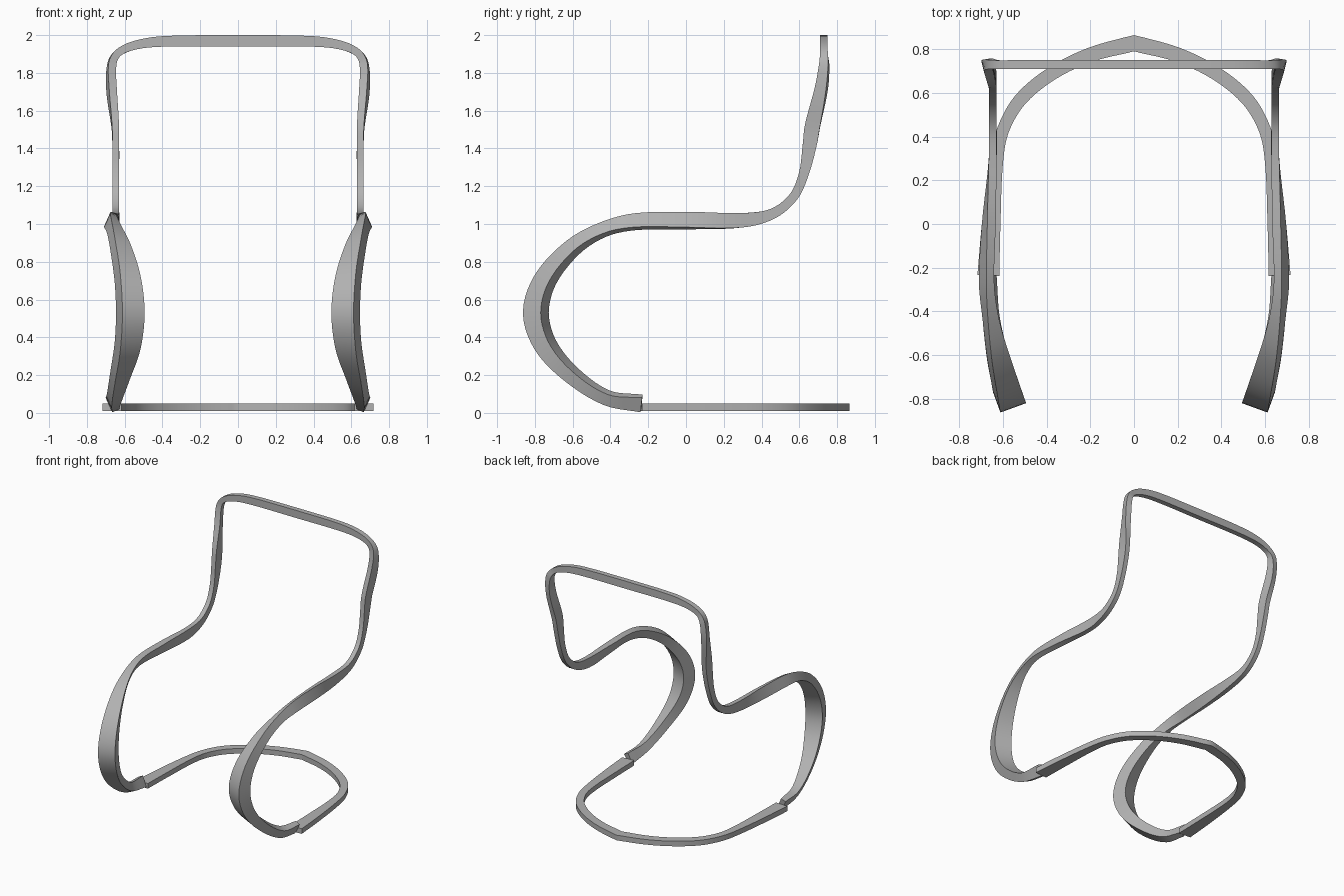
import bpy, bmesh, math
from mathutils import Vector

if "Cube" in bpy.data.objects:
    bpy.data.objects.remove(bpy.data.objects["Cube"])

X, Y, Z = Vector((1, 0, 0)), Vector((0, 1, 0)), Vector((0, 0, 1))

# dark grey steel
steel = bpy.data.materials.new("dark_grey")
steel.diffuse_color = (0.45, 0.45, 0.45, 1)
steel.use_nodes = True
steel.node_tree.nodes["Principled BSDF"].inputs["Base Color"].default_value = steel.diffuse_color


def spline(rows, steps):
    """Catmull-Rom through rows of numbers."""
    rows = [Vector(r) for r in rows]
    out = []
    for i in range(len(rows) - 1):
        p1, p2 = rows[i], rows[i + 1]
        p0 = rows[i - 1] if i else p1
        p3 = rows[i + 2] if i + 2 < len(rows) else p2
        # knots by distance keep the uneven spacing smooth
        d0, d1, d2 = [max((b.xyz - a.xyz).length, 1e-4) if a is not b else 0
                      for a, b in ((p0, p1), (p1, p2), (p2, p3))]
        m1 = (p2 - p0) * (d1 / (d0 + d1))
        m2 = (p3 - p1) * (d1 / (d1 + d2))
        for k in range(steps):
            t = k / steps
            out.append(p1 * (2*t**3 - 3*t*t + 1) + m1 * (t**3 - 2*t*t + t)
                       + p2 * (3*t*t - 2*t**3) + m2 * (t**3 - t*t))
    return out + [rows[-1]]


def bar(name, rows, normal, steps=5):
    """Loft a rectangular bar: x, y, z, side width, normal width, tilt; mirrored on x."""
    rows = [(*r[:5], math.radians(r[5])) for r in rows]
    pts = spline(rows, steps)
    bm = bmesh.new()
    rings = []
    for i, r in enumerate(pts):
        a, b = pts[max(i - 1, 0)], pts[min(i + 1, len(pts) - 1)]
        t = Vector((b[k] - a[k] for k in range(3))).normalized()
        if i == len(pts) - 1:
            t = -X
        ref = normal(t, r)
        n = (ref - t * ref.dot(t)).normalized()
        s = n.cross(t)
        c, sn = math.cos(r[5]), math.sin(r[5])
        u, v = (s * c + n * sn) * r[3] / 2, (n * c - s * sn) * r[4] / 2
        p = Vector(r[:3])
        rings.append([bm.verts.new(p + u * e + v * f)
                      for e, f in ((1, 1), (-1, 1), (-1, -1), (1, -1))])
    bm.faces.new(rings[0])
    for a, b in zip(rings, rings[1:]):
        for k in range(4):
            bm.faces.new((a[k], a[(k + 1) % 4], b[(k + 1) % 4], b[k]))
    bmesh.ops.recalc_face_normals(bm, faces=bm.faces)
    me = bpy.data.meshes.new(name)
    bm.to_mesh(me)
    bm.free()
    me.materials.append(steel)
    ob = bpy.data.objects.new(name, me)
    bpy.context.collection.objects.link(ob)
    bpy.ops.object.select_all(action='DESELECT')
    ob.select_set(True)
    bpy.context.view_layer.objects.active = ob
    bpy.ops.object.shade_smooth_by_angle(angle=math.radians(30))
    m = ob.modifiers.new("Mirror", 'MIRROR')
    m.merge_threshold = 0.002
    return ob


def frame_normal(t, r):
    # side axis follows x up to the backrest, then the normal stays on y
    return t.cross(X) if r[2] < 1.5 else Y


# front loops, seat rails and backrest in one bent bar
bar("seat_and_back_frame", [
    (0.665, -0.235, 0.050, 0.040, 0.085, -25),
    (0.655, -0.42, 0.080, 0.058, 0.065, -24),
    (0.622, -0.61, 0.205, 0.088, 0.070, -22),
    (0.584, -0.745, 0.36, 0.115, 0.088, -20),
    (0.570, -0.795, 0.53, 0.125, 0.100, -20),
    (0.584, -0.745, 0.705, 0.115, 0.088, -20),
    (0.622, -0.60, 0.875, 0.088, 0.070, -22),
    (0.655, -0.44, 0.97, 0.056, 0.065, -24),
    (0.675, -0.27, 1.012, 0.040, 0.080, -25),
    (0.665, 0.00, 1.018, 0.040, 0.085, -17),
    (0.647, 0.30, 1.020, 0.036, 0.076, 0),
    (0.647, 0.46, 1.055, 0.036, 0.055, 0),
    (0.647, 0.57, 1.145, 0.036, 0.048, 0),
    (0.647, 0.625, 1.27, 0.036, 0.053, 0),
    (0.647, 0.655, 1.42, 0.036, 0.074, 0),
    (0.650, 0.670, 1.52, 0.037, 0.080, -3),
    (0.670, 0.717, 1.72, 0.042, 0.062, -15),
    (0.667, 0.732, 1.85, 0.042, 0.048, -8),
    (0.632, 0.730, 1.908, 0.040, 0.040, 0),
    (0.540, 0.730, 1.948, 0.047, 0.040, 0),
    (0.390, 0.730, 1.967, 0.056, 0.040, 0),
    (0.000, 0.730, 1.970, 0.060, 0.040, 0),
], frame_normal)

# floor loop, open at the front
bar("floor_loop", [
    (0.667, -0.235, 0.03, 0.100, 0.04, 0),
    (0.654, 0.00, 0.03, 0.085, 0.04, 0),
    (0.631, 0.28, 0.03, 0.062, 0.04, 0),
    (0.600, 0.43, 0.03, 0.056, 0.04, 0),
    (0.520, 0.57, 0.03, 0.060, 0.04, 0),
    (0.375, 0.69, 0.03, 0.062, 0.04, 0),
    (0.200, 0.775, 0.03, 0.066, 0.04, 0),
    (0.000, 0.828, 0.03, 0.074, 0.04, 0),
], lambda t, r: -Z)
